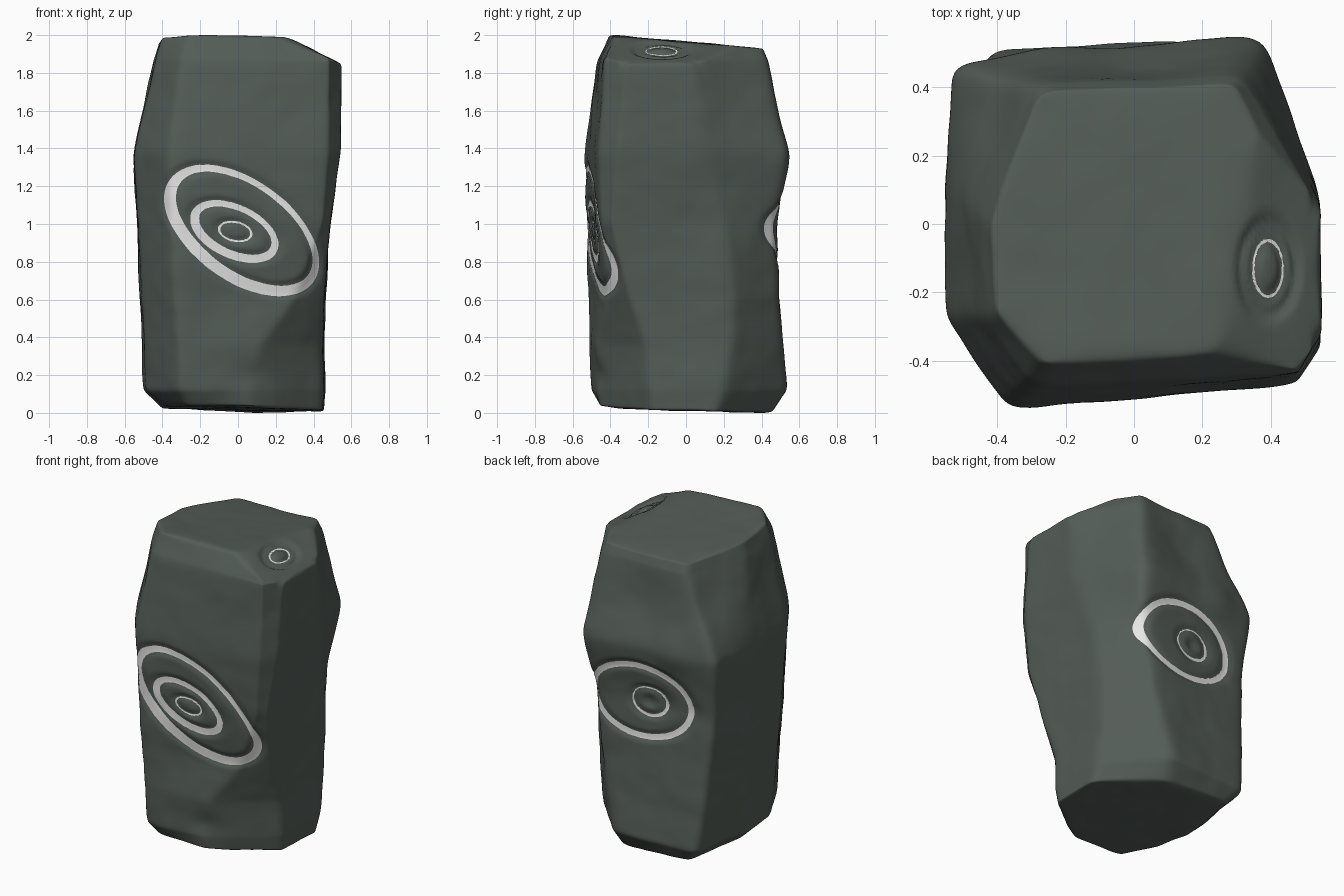
import bpy
import bmesh
from math import cos, sin, pi, exp, radians
from mathutils import Vector, noise
from mathutils.bvhtree import BVHTree

if "Cube" in bpy.data.objects:
    bpy.data.objects.remove(bpy.data.objects["Cube"])


def make_material(name, color):
    mat = bpy.data.materials.new(name)
    mat.use_nodes = True
    mat.diffuse_color = color
    bsdf = mat.node_tree.nodes["Principled BSDF"]
    bsdf.inputs["Base Color"].default_value = color
    bsdf.inputs["Roughness"].default_value = 0.9
    return mat


stone_mat = make_material("dark green grey stone", (0.088, 0.108, 0.096, 1))
chalk_mat = make_material("pale chalk", (0.8, 0.8, 0.8, 1))


def add_object(name, bm, mat):
    mesh = bpy.data.meshes.new(name)
    bm.to_mesh(mesh)
    bm.free()
    mesh.materials.append(mat)
    obj = bpy.data.objects.new(name, mesh)
    bpy.context.collection.objects.link(obj)
    return obj


# Stone cross-sections: back right, back left, left, left front,
# front left, front right, right front, right
SECTIONS = {
    0.0: [(.14, .45), (-.34, .46), (-.4, 0), (-.36, -.22), (-.27, -.44), (.08, -.46), (.45, -.18), (.46, .16)],
    0.12: [(.15, .54), (-.43, .51), (-.5, .05), (-.49, -.17), (-.31, -.5), (.08, -.48), (.46, -.2), (.465, .2)],
    0.36: [(.2, .52), (-.45, .48), (-.51, .08), (-.5, -.2), (-.32, -.52), (.12, -.48), (.45, -.21), (.46, .24)],
    0.62: [(.26, .5), (-.47, .46), (-.52, .1), (-.51, -.23), (-.33, -.52), (.3, -.42), (.46, -.3), (.46, .25)],
    1.0: [(.32, .49), (-.5, .43), (-.54, .1), (-.53, -.25), (-.35, -.54), (.44, -.45), (.49, -.39), (.49, .2)],
    1.37: [(.38, .56), (-.53, .47), (-.555, .1), (-.555, -.27), (-.36, -.545), (.47, -.47), (.545, -.36), (.54, .1)],
    1.86: [(.31, .44), (-.29, .42), (-.45, .03), (-.44, -.27), (-.3, -.47), (.48, -.44), (.55, -.31), (.545, .04)],
    2.0: [(.29, .41), (-.28, .39), (-.42, 0), (-.4, -.26), (-.26, -.41), (.42, -.36), (.5, -.27), (.48, 0)],
}


def tilt(x, y, z):
    """Slope the top to the back, and lift the bottom left and front edges."""
    if z == 2:
        z -= 0.09 * (y + 0.4)
    elif z == 0:
        z += 0.08 * max(0, -x - 0.1) + 0.08 * max(0, -y - 0.1)
    return Vector((x, y, z))


bm = bmesh.new()
rows = [[bm.verts.new(tilt(x, y, z)) for x, y in pts] for z, pts in SECTIONS.items()]
for low, high in zip(rows, rows[1:]):
    for i in range(len(low)):
        j = (i + 1) % len(low)
        bm.faces.new((low[i], low[j], high[j], high[i]))
bm.faces.new(rows[-1])
bm.faces.new(rows[0][::-1])

# Slanted cut across the top right edge
cut = bmesh.ops.bisect_plane(bm, geom=bm.verts[:] + bm.edges[:] + bm.faces[:],
                             plane_co=(0.3, 0, 1.97), plane_no=(0.45, 0, 0.89), clear_outer=True)
rim = [e for e in cut["geom_cut"] if isinstance(e, bmesh.types.BMEdge)]
bmesh.ops.edgeloop_fill(bm, edges=rim)
bmesh.ops.recalc_face_normals(bm, faces=bm.faces[:])
stone = add_object("standing_stone", bm, stone_mat)

# Soften the hewn edges
sub = stone.modifiers.new("subdivide", "SUBSURF")
sub.subdivision_type = "SIMPLE"
sub.levels = sub.render_levels = 5
soften = stone.modifiers.new("soften", "SMOOTH")
soften.factor = 0.5
soften.iterations = 50
bpy.context.view_layer.objects.active = stone
stone.select_set(True)
for name in ("subdivide", "soften"):
    bpy.ops.object.modifier_apply(modifier=name)


class Motif:
    """Concentric oval bands on one side of the stone, some chalked and some only carved."""

    def __init__(self, name, center, across, up, chalked, carved, depth):
        self.name, self.center, self.depth = name, Vector(center), depth
        self.across, self.up = Vector(across).normalized(), Vector(up).normalized()
        self.normal = self.across.cross(self.up)
        self.chalked, self.carved = chalked, carved

    def local(self, p):
        d = p - self.center
        return d.dot(self.across), d.dot(self.up)

    def world(self, u, w):
        return self.center + self.across * u + self.up * w


def oval_point(oval, t):
    """Point on a tilted oval (u, w, half length, half width, angle)."""
    u, w, a, b, deg = oval
    p, q, ang = a * cos(t), b * sin(t), radians(deg)
    return u + p * cos(ang) - q * sin(ang), w + p * sin(ang) + q * cos(ang)


def oval_gap(oval, u, w):
    """Approximate signed distance from a point to the oval."""
    cu, cw, a, b, deg = oval
    ang = radians(deg)
    du, dw = u - cu, w - cw
    p, q = du * cos(ang) + dw * sin(ang), dw * cos(ang) - du * sin(ang)
    return (((p / a) ** 2 + (q / b) ** 2) ** 0.5 - 1) * (a * b) ** 0.5


# Each band is an (outer, inner) pair of ovals
front = Motif("front", (0, -0.5, 0.97), (1, 0, 0), (0, 0, 1), [
    ((.02, -.004, .465, .268, -36), (.032, .005, .415, .218, -36)),
    ((-.02, -.01, .25, .143, -25), (-.015, -.005, .205, .102, -25)),
    ((-.015, -.01, .093, .056, -12), (-.015, -.01, .08, .044, -12))], [], 0.012)
back = Motif("back", (-0.005, 0.49, 1.0), (-1, 0, 0), (0, 0, 1), [
    ((0, 0, .36, .252, 0), (0, 0, .317, .212, 0)),
    ((.06, 0, .125, .1, 0), (.055, .005, .108, .084, 0))],
    [((.057, 0, .02, .02, 0), (.057, 0, .002, .002, 0))], 0.012)
top = Motif("top", (0.4, -0.13, 1.93), (0, 1, 0), (-0.89, 0, 0.45), [
    ((0, 0, .088, .055, 0), (0, 0, .075, .043, 0))],
    [((0, 0, .135, .092, 0), (0, 0, .128, .085, 0))], 0.016)
MOTIFS = [front, back, top]

# Chipped hollows, or swellings where negative: centre, radius, depth
CHIPS = [((.02, .48, 1.65), .2, .03), ((.08, -.46, .2), .09, .02),
         ((.5, .1, 1.1), .2, .015), ((-.45, .35, 1.7), .15, .02),
         ((-.25, .5, 1.36), .12, -.02)]

mesh = stone.data
normals = [v.normal.copy() for v in mesh.vertices]
for v, n in zip(mesh.vertices, normals):
    p = v.co.copy()
    push = 0.008 * noise.noise(p * 3.5) + 0.003 * noise.noise(p * 9)
    for c, r, depth in CHIPS:
        push -= depth * exp(-((p - Vector(c)).length / r) ** 2)
    for m in MOTIFS:
        if n.dot(m.normal) > 0.35 and abs((p - m.center).dot(m.normal)) < 0.25:
            u, w = m.local(p)
            for outer, inner in m.chalked + m.carved:
                away = max(oval_gap(outer, u, w), -oval_gap(inner, u, w), 0)
                push -= m.depth * exp(-(away / 0.016) ** 2)
    v.co = p + n * push

# Stand the stone on the ground
foot = min(v.co.z for v in mesh.vertices)
for v in mesh.vertices:
    v.co.z -= foot
mesh.update()
bpy.ops.object.shade_smooth()

# Chalk bands laid onto the carved surface
tree = BVHTree.FromPolygons([v.co for v in mesh.vertices], [f.vertices for f in mesh.polygons])
STEPS, ACROSS = 96, 4


def drape(m, u, w):
    start = m.world(u, w) + m.normal * 0.4
    hit, n, _, _ = tree.ray_cast(start, -m.normal)
    return hit + n * 0.005 if hit else m.world(u, w)


for m in MOTIFS:
    for k, (outer, inner) in enumerate(m.chalked):
        bm = bmesh.new()
        loops = []
        for i in range(STEPS):
            t = 2 * pi * i / STEPS
            a, b = Vector(oval_point(outer, t)), Vector(oval_point(inner, t))
            loops.append([bm.verts.new(drape(m, *a.lerp(b, j / ACROSS))) for j in range(ACROSS + 1)])
        for i in range(STEPS):
            one, two = loops[i], loops[(i + 1) % STEPS]
            for j in range(ACROSS):
                face = bm.faces.new((one[j], two[j], two[j + 1], one[j + 1]))
                face.smooth = True
        add_object(f"{m.name}_ring_{k + 1}", bm, chalk_mat)
